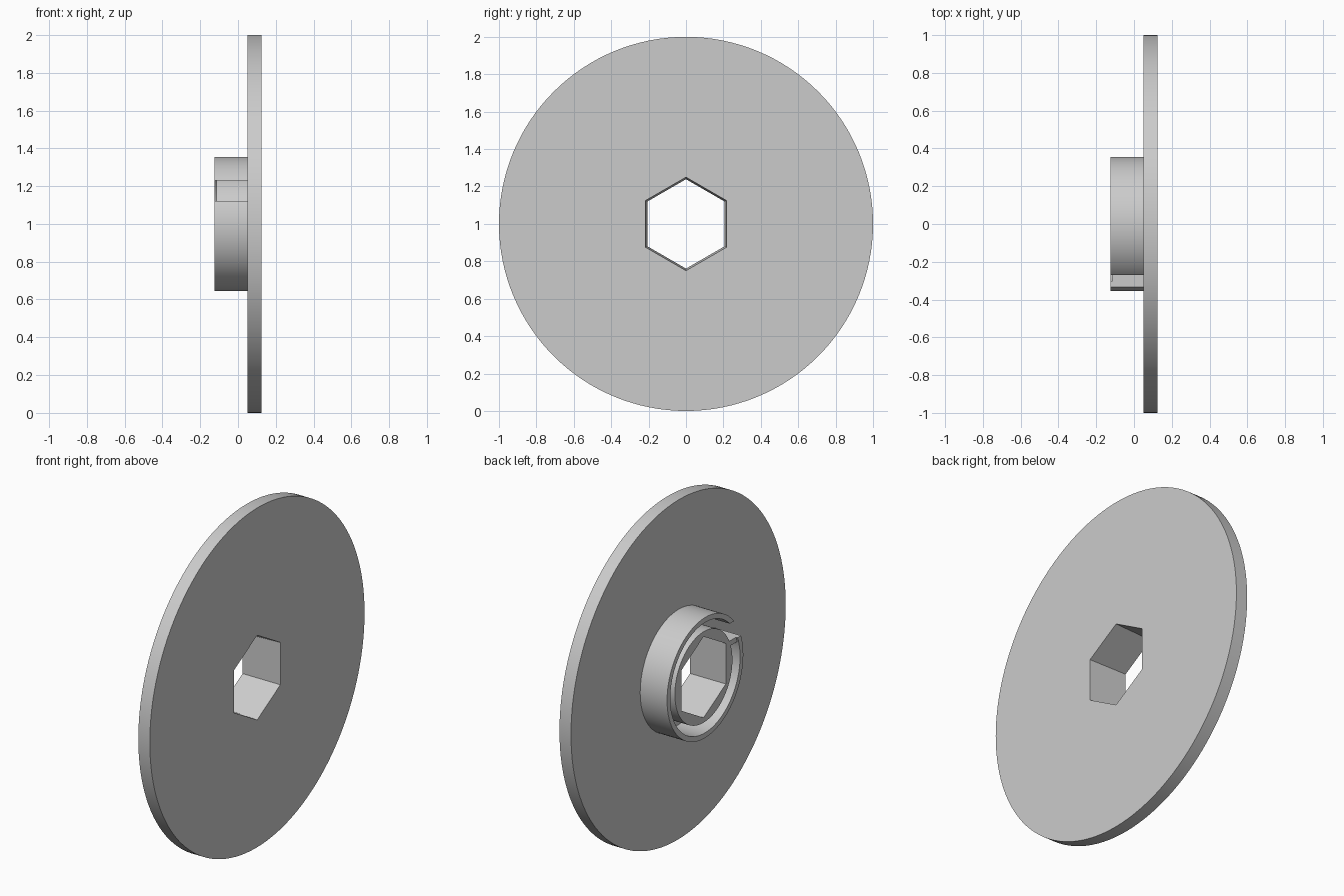
import bpy, bmesh, math
from mathutils import Matrix

if "Cube" in bpy.data.objects:
    bpy.data.objects.remove(bpy.data.objects["Cube"])

grey = bpy.data.materials.new("light_grey")
grey.diffuse_color = (0.6, 0.6, 0.6, 1)
grey.use_nodes = True
grey.node_tree.nodes["Principled BSDF"].inputs["Base Color"].default_value = grey.diffuse_color


def make(name, bm):
    me = bpy.data.meshes.new(name)
    bmesh.ops.recalc_face_normals(bm, faces=bm.faces)
    bm.to_mesh(me)
    bm.free()
    me.materials.append(grey)
    ob = bpy.data.objects.new(name, me)
    bpy.context.collection.objects.link(ob)
    return ob


def prism(name, x0, x1, r0, r1, sides):
    """Prism or cylinder along x, centred on the axle at z = 1."""
    bm = bmesh.new()
    bmesh.ops.create_cone(bm, cap_ends=True, segments=sides, radius1=r0, radius2=r1, depth=x1 - x0)
    m = Matrix.Translation(((x0 + x1) / 2, 0, 1)) @ Matrix.Rotation(math.pi / 2, 4, 'Y')
    bmesh.ops.transform(bm, matrix=m, verts=bm.verts)
    return make(name, bm)


def box(name, lo, hi):
    bm = bmesh.new()
    bmesh.ops.create_cube(bm, size=1)
    for v in bm.verts:
        v.co = [(a + b) / 2 + c * (b - a) for a, b, c in zip(lo, hi, v.co)]
    return make(name, bm)


def boolean(ob, other, op='DIFFERENCE'):
    mod = ob.modifiers.new(op.title(), 'BOOLEAN')
    mod.operation, mod.solver, mod.object = op, 'EXACT', other
    bpy.context.view_layer.objects.active = ob
    bpy.ops.object.modifier_apply(modifier=mod.name)


helpers = []

# Large plate
plate = prism("plate", 0.05, 0.125, 1, 1, 128)

# Outer collar with a slot on its front upper side
collar = prism("hub", -0.125, 0.06, 0.355, 0.355, 96)
bore = prism("collar_bore", -0.2, 0.05, 0.325, 0.325, 96)
slot = box("slot_cutter", (-0.2, -0.5, 1.12), (0.05, -0.15, 1.23))
boolean(collar, bore)
boolean(collar, slot)

# Inner boss and the rib joining it to the collar below the slot
boss = prism("boss", -0.115, 0.06, 0.268, 0.268, 96)
rib = box("rib", (-0.115, -0.318, 1.09), (0.06, -0.22, 1.12))
boolean(boss, rib, 'UNION')
boolean(collar, boss, 'UNION')
boolean(plate, collar, 'UNION')
plate.name = "flanged_plate"

# Slightly tapered hexagonal socket, points up and down
hexagon = prism("hex_cutter", -0.135, 0.135, 0.238, 0.25, 6)
zs = [v.co.z for v in hexagon.data.vertices]
if max(zs) < 1.23:
    hexagon.data.transform(Matrix.Translation((0, 0, 1)) @ Matrix.Rotation(math.pi / 6, 4, 'X')
                           @ Matrix.Translation((0, 0, -1)))
boolean(plate, hexagon)

for ob in (collar, bore, slot, boss, rib, hexagon):
    bpy.data.objects.remove(ob)

# Smooth round walls, keep sharp edges
bpy.ops.object.select_all(action='DESELECT')
plate.select_set(True)
bpy.context.view_layer.objects.active = plate
bpy.ops.object.shade_smooth_by_angle(angle=math.radians(30))
